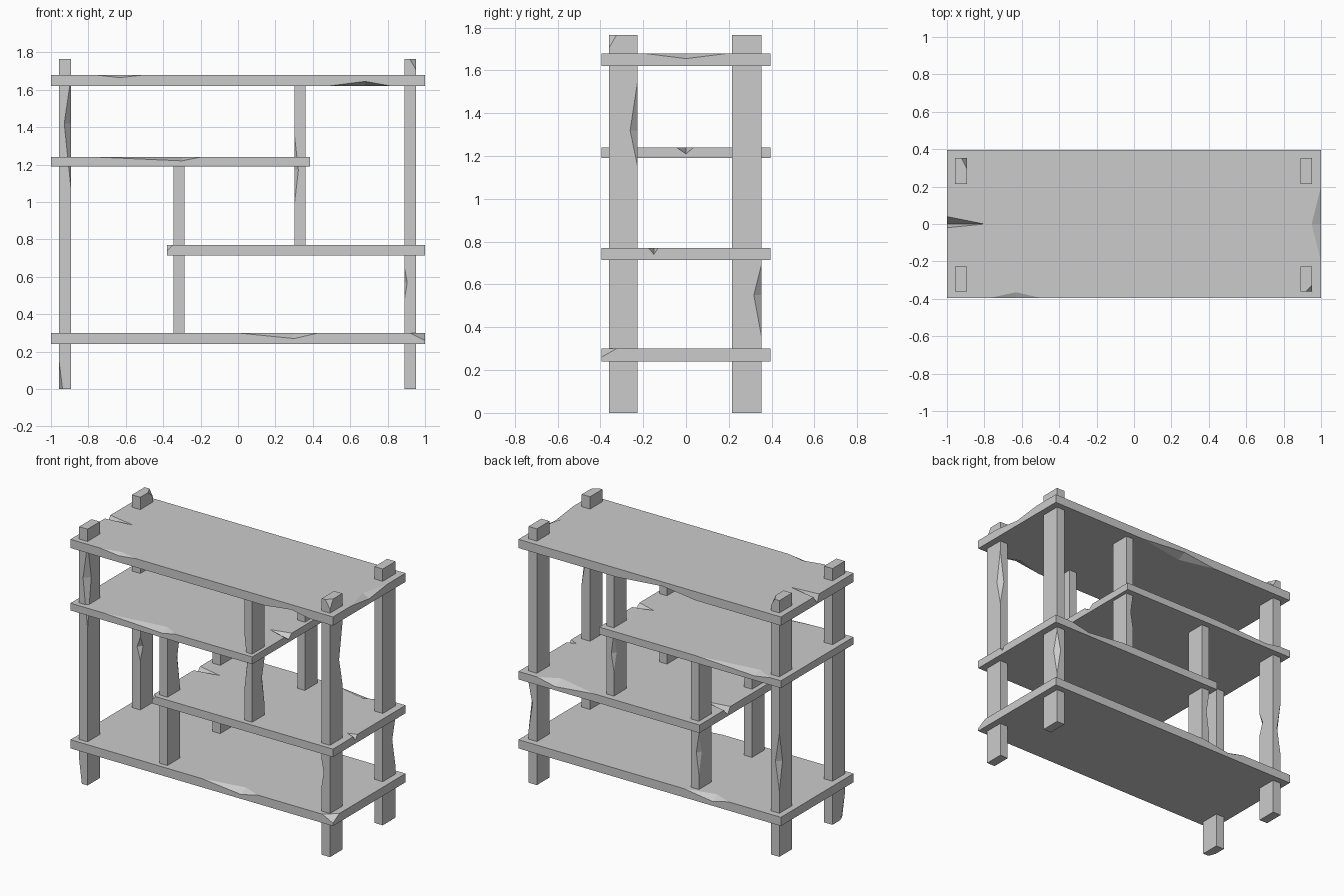
import bpy
import bmesh
from mathutils import Vector

default_cube = bpy.data.objects.get("Cube")
if default_cube:
    bpy.data.objects.remove(default_cube, do_unlink=True)

# One flat stone grey
grey = bpy.data.materials.new("plain grey")
grey.use_nodes = True
grey.diffuse_color = (0.6, 0.6, 0.6, 1)
grey.node_tree.nodes["Principled BSDF"].inputs["Base Color"].default_value = grey.diffuse_color

# Axis and direction of each side
SIDES = {"left": (0, 1), "right": (0, -1), "front": (1, -1),
         "back": (1, 1), "bottom": (2, -1), "top": (2, 1)}


def chip(where, cut, along=None):
    """A chip on an edge (two sides, with start, peak, end) or a corner (three sides)."""
    return where.split(), cut, along


def add_chip(bm, low, high, sides, cut, along):
    corner = Vector(low)
    signs = Vector()
    for side in sides:
        axis, sign = SIDES[side]
        corner[axis] = high[axis] if sign > 0 else low[axis]
        signs[axis] = sign
    points = []
    if along:
        free = next(i for i in range(3) if not signs[i])
        for value in (along[0], along[2]):
            end = corner.copy()
            end[free] = value
            points.append(end)
        corner[free] = along[1]
    for side, depth in zip(sides, cut):
        axis, sign = SIDES[side]
        point = corner.copy()
        point[axis] -= sign * depth
        points.append(point)
    points.append(corner + signs * 0.05)
    verts = [bm.verts.new(p) for p in points]
    bmesh.ops.convex_hull(bm, input=verts)


def new_object(name, bm):
    bmesh.ops.recalc_face_normals(bm, faces=bm.faces)
    mesh = bpy.data.meshes.new(name)
    bm.to_mesh(mesh)
    bm.free()
    obj = bpy.data.objects.new(name, mesh)
    bpy.context.collection.objects.link(obj)
    return obj


def block(name, x, y, z, chips=()):
    """A rectangular beam or board with chips cut from it."""
    low, high = zip(x, y, z)
    bm = bmesh.new()
    bmesh.ops.create_cube(bm, size=1)
    for v in bm.verts:
        v.co = [high[i] if v.co[i] > 0 else low[i] for i in range(3)]
    obj = new_object(name, bm)
    if chips:
        bm = bmesh.new()
        for sides, cut, along in chips:
            add_chip(bm, low, high, sides, cut, along)
        cutter = new_object(name + "_cutter", bm)
        cutter.hide_render = True
        mod = obj.modifiers.new("chips", "BOOLEAN")
        mod.operation = "DIFFERENCE"
        mod.solver = "EXACT"
        mod.object = cutter
        graph = bpy.context.evaluated_depsgraph_get()
        carved = bpy.data.meshes.new_from_object(obj.evaluated_get(graph))
        obj.modifiers.clear()
        obj.data = carved
        bpy.data.objects.remove(cutter, do_unlink=True)
    obj.data.materials.clear()
    obj.data.materials.append(grey)
    for face in obj.data.polygons:
        face.material_index = 0
    return obj


DEPTH = (-0.395, 0.395)
FRONT, BACK = (-0.36, -0.226), (0.214, 0.352)
LEFT, RIGHT = (0.89, 0.953), (-0.958, -0.894)
HEIGHT = (0, 1.765)

# Shelf boards
block("bottom_shelf", (-1, 1), DEPTH, (0.24, 0.3), [
    chip("front top", (0.05, 0.03), (0, 0.3, 0.43)),
    chip("back top", (0.05, 0.03), (-0.6, -0.48, -0.26)),
    chip("left front top", (0.08, 0.07, 0.04))])

block("lower_middle_shelf", (-0.38, 1), DEPTH, (0.715, 0.77), [
    chip("right top", (0.18, 0.045), (0.06, 0.09, 0.13)),
    chip("left top", (0.06, 0.03), (-0.175, -0.15, -0.13)),
    chip("back top", (0.07, 0.03), (0.42, 0.72, 0.86)),
    chip("right front top", (0.03, 0.03, 0.03))])

block("upper_middle_shelf", (-1, 0.385), DEPTH, (1.19, 1.24), [
    chip("front top", (0.06, 0.02), (-0.75, -0.3, -0.2)),
    chip("back top", (0.06, 0.02), (-0.92, -0.8, -0.35)),
    chip("left top", (0.14, 0.03), (-0.045, 0, 0.035))])

block("top_shelf", (-1, 1), DEPTH, (1.62, 1.68), [
    chip("front top", (0.03, 0.015), (-0.77, -0.63, -0.5)),
    chip("front bottom", (0.06, 0.025), (0.48, 0.68, 0.82)),
    chip("back bottom", (0.06, 0.03), (-0.35, -0.1, 0.25)),
    chip("left top", (0.05, 0.025), (-0.2, 0, 0.2)),
    chip("right top", (0.2, 0.055), (-0.02, 0, 0.04))])

# Corner legs
block("front_right_leg", RIGHT, FRONT, HEIGHT, [
    chip("left front", (0.035, 0.04), (1.08, 1.42, 1.66)),
    chip("right front bottom", (0.02, 0.05, 0.16))])

block("front_left_leg", LEFT, FRONT, HEIGHT, [
    chip("left back", (0.03, 0.035), (1.15, 1.32, 1.55)),
    chip("right front", (0.015, 0.03), (0.48, 0.57, 0.65)),
    chip("left front top", (0.035, 0.035, 0.06))])

block("back_left_leg", LEFT, BACK, HEIGHT, [
    chip("left back", (0.03, 0.035), (0.36, 0.55, 0.69))])

block("back_right_leg", RIGHT, BACK, HEIGHT, [
    chip("right back", (0.03, 0.035), (0.45, 0.65, 0.85)),
    chip("left front", (0.025, 0.03), (0.64, 0.73, 0.8)),
    chip("left back top", (0.028, 0.055, 0.05))])

# Short posts between the shelves
divider_chips = {
    "front": ([chip("left back", (0.02, 0.03), (0.8, 1, 1.15))],
              [chip("right front", (0.02, 0.03), (1, 1.17, 1.35)),
               chip("left back", (0.02, 0.03), (0.85, 1.03, 1.16))]),
    "back": ([chip("right back", (0.02, 0.03), (0.4, 0.55, 0.68))],
             [chip("right back", (0.02, 0.03), (0.94, 1.06, 1.2))])}
for end, y in (("front", FRONT), ("back", BACK)):
    lower, upper = divider_chips[end]
    block(end + "_lower_post", (-0.345, -0.285), y, (0.3, 1.19), lower)
    block(end + "_upper_post", (0.303, 0.36), y, (0.77, 1.62), upper)
